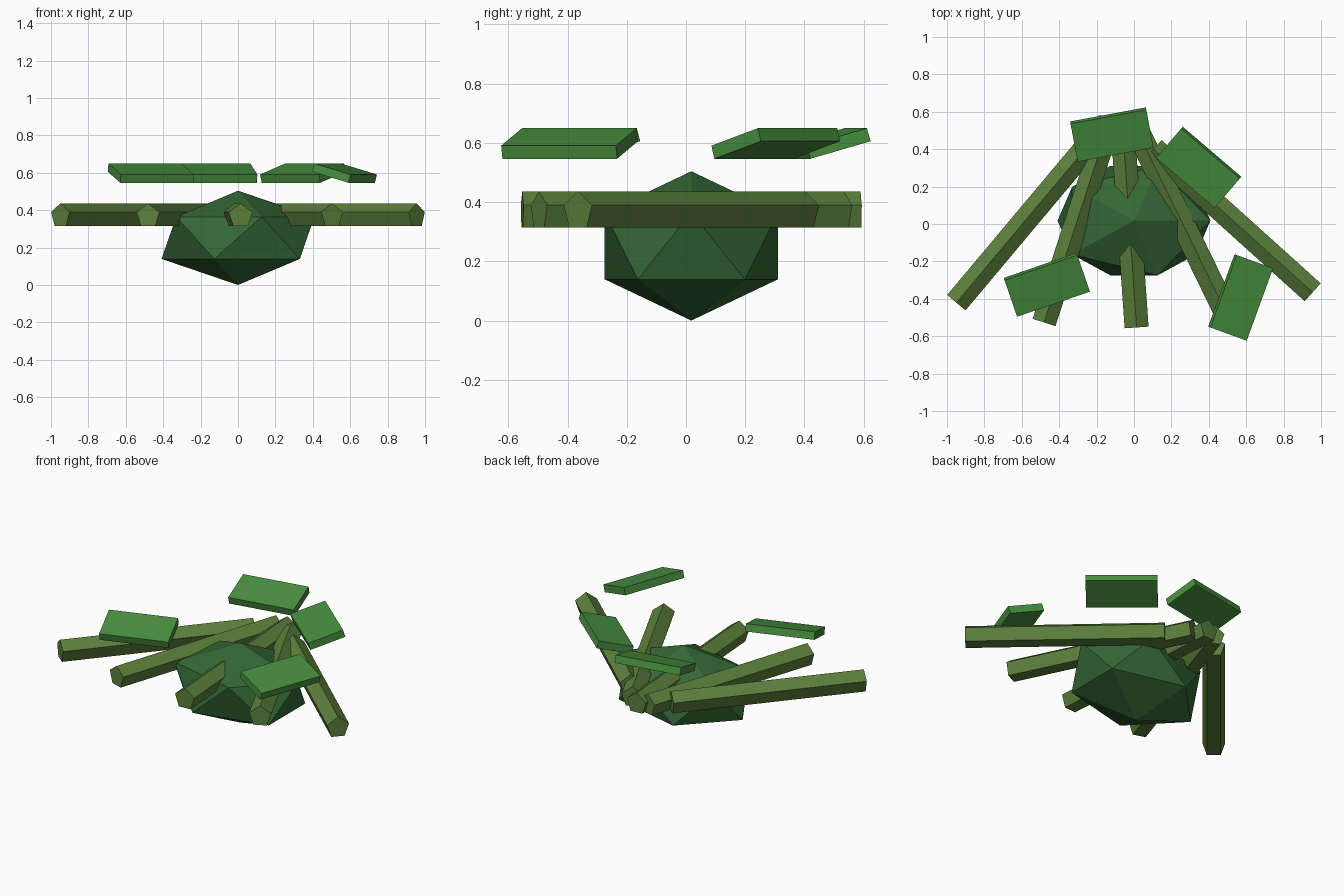
import bpy, bmesh
from math import radians, sin, cos, pi
from mathutils import Matrix, Vector

if "Cube" in bpy.data.objects:
    bpy.data.objects.remove(bpy.data.objects["Cube"])


def material(name, rgb):
    m = bpy.data.materials.new(name)
    m.diffuse_color = (*rgb, 1)
    m.use_nodes = True
    m.node_tree.nodes["Principled BSDF"].inputs["Base Color"].default_value = m.diffuse_color
    return m


BODY = material("dark green", (0.034, 0.135, 0.036))
STEM = material("olive green", (0.107, 0.215, 0.045))
LEAF = material("leaf green", (0.065, 0.28, 0.05))


def finish(name, bm, mat, matrix):
    bm.transform(matrix)
    bmesh.ops.recalc_face_normals(bm, faces=bm.faces)
    me = bpy.data.meshes.new(name)
    bm.to_mesh(me)
    bm.free()
    me.materials.append(mat)
    ob = bpy.data.objects.new(name, me)
    bpy.context.collection.objects.link(ob)


def place(x, y, z, turn=0, tilt=0):
    return (Matrix.Translation((x, y, z)) @ Matrix.Rotation(radians(turn), 4, 'Z')
            @ Matrix.Rotation(radians(tilt), 4, 'X'))


# Squashed 20-sided bush body
bm = bmesh.new()
bmesh.ops.create_icosphere(bm, subdivisions=1, radius=1)
finish("bush_body", bm, BODY,
       place(0, 0.018, 0.252) @ Matrix.Diagonal((0.457, 0.344, 0.252, 1)))

# Five fanned five-sided stems, ridge upwards
LENGTH, RADIUS = 1.145, 0.0675
for i in range(5):
    bm = bmesh.new()
    ring = [bm.verts.new((RADIUS * sin(2 * pi * k / 5), -LENGTH / 2, RADIUS * cos(2 * pi * k / 5)))
            for k in range(5)]
    cap = bm.faces.new(ring)
    ext = bmesh.ops.extrude_face_region(bm, geom=[cap], use_keep_orig=True)
    top = [g for g in ext["geom"] if isinstance(g, bmesh.types.BMVert)]
    bmesh.ops.translate(bm, verts=top, vec=Vector((0, LENGTH, 0)))
    finish(f"stem_{i + 1}", bm, STEM,
           place(-0.582 + 0.278 * i, 0.018, 0.369, -40 + 22 * i))

# Four tilted leaf slabs floating above: x, y, turn
for i, (x, y, turn) in enumerate([(-0.119, 0.478, 10.5), (0.346, 0.303, -40.5),
                                  (-0.466, -0.325, 19), (0.570, -0.393, 70)]):
    bm = bmesh.new()
    bmesh.ops.create_cube(bm, size=1)
    finish(f"leaf_{i + 1}", bm, LEAF,
           place(x, y, 0.598, turn, 16) @ Matrix.Diagonal((0.412, 0.215, 0.046, 1)))
